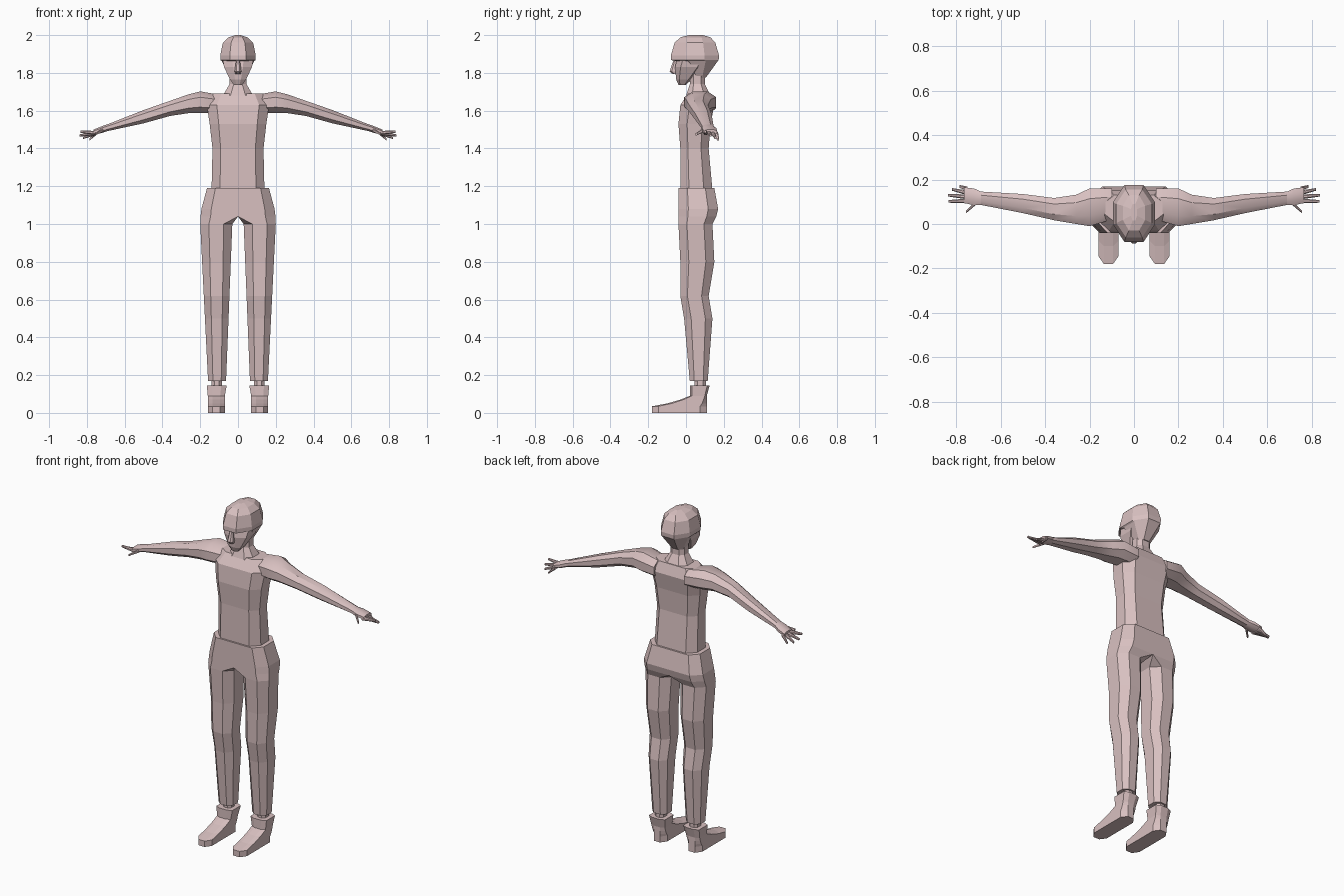
import bpy, bmesh
from mathutils import Vector

if "Cube" in bpy.data.objects:
    bpy.data.objects.remove(bpy.data.objects["Cube"])

# One clay colour for the whole figure
clay = bpy.data.materials.new("pale pink clay")
clay.use_nodes = True
clay_colour = (0.69, 0.53, 0.53, 1)
clay.diffuse_color = clay_colour
clay.node_tree.nodes["Principled BSDF"].inputs["Base Color"].default_value = clay_colour


def octagon(low_u, high_u, low_v, high_v, cut_u, cut_v, cut_inner_side=True):
    """Rectangle with cut corners; the low-u corners may stay square."""
    trim_u = cut_u * (high_u - low_u)
    trim_v = cut_v * (high_v - low_v)
    inner_u = trim_u * cut_inner_side
    inner_v = trim_v * cut_inner_side
    return [(high_u - trim_u, low_v), (high_u, low_v + trim_v),
            (high_u, high_v - trim_v), (high_u - trim_u, high_v),
            (low_u + inner_u, high_v), (low_u, high_v - inner_v),
            (low_u, low_v + inner_v), (low_u + inner_u, low_v)]


def loft(name, rings, mirror=False, smooth=False):
    """Skin a list of equal-sized point rings and cap both ends."""
    bm = bmesh.new()
    loops = [[bm.verts.new(point) for point in ring] for ring in rings]
    for lower, upper in zip(loops, loops[1:]):
        for i in range(len(lower)):
            bm.faces.new((lower[i - 1], lower[i], upper[i], upper[i - 1]))
    bm.faces.new(loops[0])
    bm.faces.new(loops[-1])
    bmesh.ops.remove_doubles(bm, verts=bm.verts[:], dist=0.0001)
    bmesh.ops.recalc_face_normals(bm, faces=bm.faces[:])
    mesh = bpy.data.meshes.new(name)
    bm.to_mesh(mesh)
    bm.free()
    mesh.materials.append(clay)
    part = bpy.data.objects.new(name, mesh)
    bpy.context.collection.objects.link(part)
    if mirror:
        part.modifiers.new("mirror", "MIRROR")
    if smooth:
        bpy.ops.object.select_all(action="DESELECT")
        part.select_set(True)
        bpy.context.view_layer.objects.active = part
        bpy.ops.object.shade_smooth_by_angle(angle=0.6)


def column(name, levels, cut_u=0.25, cut_v=0.25):
    """Centred upright part; each level is height, half width, front, back."""
    loft(name, [[(x, y, height) for x, y in octagon(-half, half, front, back, cut_u, cut_v)]
                for height, half, front, back in levels])


def side_column(name, levels, outline, cut_v=0.25):
    """Mirrored upright part; each level is height, front, back."""
    rings = []
    for height, front, back in levels:
        inside, outside = outline(height)
        corners = octagon(inside, outside, front, back, 0.27, cut_v, inside > 0)
        rings.append([(x, y, height) for x, y in corners])
    loft(name, rings, mirror=True)


def limb(name, stations):
    """Mirrored sideways part; each station is a centre, half depth, half thickness."""
    rings = []
    for (x, y, z), depth, thickness in stations:
        corners = octagon(y - depth, y + depth, z - thickness, z + thickness, 0.27, 0.27)
        rings.append([(x, v, w) for v, w in corners])
    loft(name, rings, mirror=True, smooth=True)


def trouser_outline(height):
    """Hips round over above the crotch; legs taper evenly below it."""
    if height > 1:
        return 0, 0.2 - (height - 1) ** 2
    return 0.07 - height / 25, 0.15 + height / 20


def shoe_outline(height):
    """Straight sides that flare slightly at the collar."""
    flare = 0.01 if height > 0.1 else 0
    return 0.07 - flare, 0.16 + flare / 2


def ankle_outline(height):
    return 0.085, 0.14


# Torso and neck
column("torso", [(1.18, 0.14, -0.03, 0.14), (1.4, 0.135, -0.03, 0.12),
                 (1.53, 0.15, -0.04, 0.13), (1.63, 0.165, -0.03, 0.15),
                 (1.69, 0.13, 0.01, 0.13)], 0.16, 0.27)
column("neck", [(1.68, 0.08, 0, 0.13), (1.74, 0.045, 0.02, 0.1), (1.82, 0.045, 0.02, 0.1)])

# Trousers, ankles and shoes
side_column("trouser_leg", [(1.19, -0.04, 0.15), (1.08, -0.04, 0.17), (1.04, -0.04, 0.16),
                            (1, -0.04, 0.14), (0.8, -0.03, 0.15), (0.62, -0.03, 0.12),
                            (0.5, -0.01, 0.14), (0.17, 0.02, 0.115)], trouser_outline)
side_column("ankle", [(0.1, 0.045, 0.105), (0.2, 0.045, 0.105)], ankle_outline)
side_column("shoe", [(0, -0.18, 0.11), (0.035, -0.18, 0.11), (0.05, -0.1, 0.11),
                     (0.07, -0.03, 0.11), (0.09, 0.02, 0.11), (0.145, 0.02, 0.125)],
            shoe_outline, cut_v=0.12)

# Arm from the shoulder blade to the wrist, then the palm
wrist = (0.69, 0.116, 1.51)
limb("arm", [((0.1, 0.09, 1.635), 0.07, 0.05), ((0.2, 0.075, 1.645), 0.085, 0.057),
             ((0.26, 0.066, 1.637), 0.066, 0.05), ((0.36, 0.067, 1.612), 0.05, 0.04),
             ((0.5, 0.092, 1.568), 0.043, 0.035), (wrist, 0.03, 0.018)])
limb("palm", [(wrist, 0.03, 0.018), ((0.72, 0.122, 1.5), 0.038, 0.018),
              ((0.765, 0.13, 1.487), 0.035, 0.013)])

# Tapered fingers fan out from the knuckles, the thumb from the wrist
fingertips = {"little_finger": (0.787, 0.17, 1.447), "ring_finger": (0.82, 0.156, 1.456),
              "middle_finger": (0.838, 0.13, 1.469), "index_finger": (0.835, 0.102, 1.489),
              "thumb": (0.757, 0.054, 1.475)}
knuckle = Vector((0.75, 0.158, 1.482))
for name, tip in fingertips.items():
    root = Vector(wrist) if name == "thumb" else knuckle.copy()
    stations = [(root.lerp(Vector(tip), along), 0.011 - along / 200, 0.011 - along / 200)
                for along in (0, 0.5, 1)]
    limb(name, stations)
    knuckle.y -= 0.018

# Faceted skull with an overhanging brow, then the face below it
column("skull", [(1.775, 0.04, 0.04, 0.105), (1.862, 0.086, -0.045, 0.168),
                 (1.868, 0.093, -0.08, 0.173), (1.893, 0.094, -0.08, 0.175),
                 (1.96, 0.08, -0.06, 0.155), (1.988, 0.05, -0.03, 0.13),
                 (2, 0.014, 0.015, 0.09)], 0.27, 0.3)
column("face", [(1.737, 0.022, -0.04, 0), (1.765, 0.042, -0.052, 0.03),
                (1.83, 0.074, -0.058, 0.09), (1.866, 0.08, -0.05, 0.11)], 0.32, 0.2)
column("nose", [(1.793, 0.014, -0.07, -0.04), (1.808, 0.018, -0.087, -0.04),
                (1.868, 0.01, -0.066, -0.04)])
